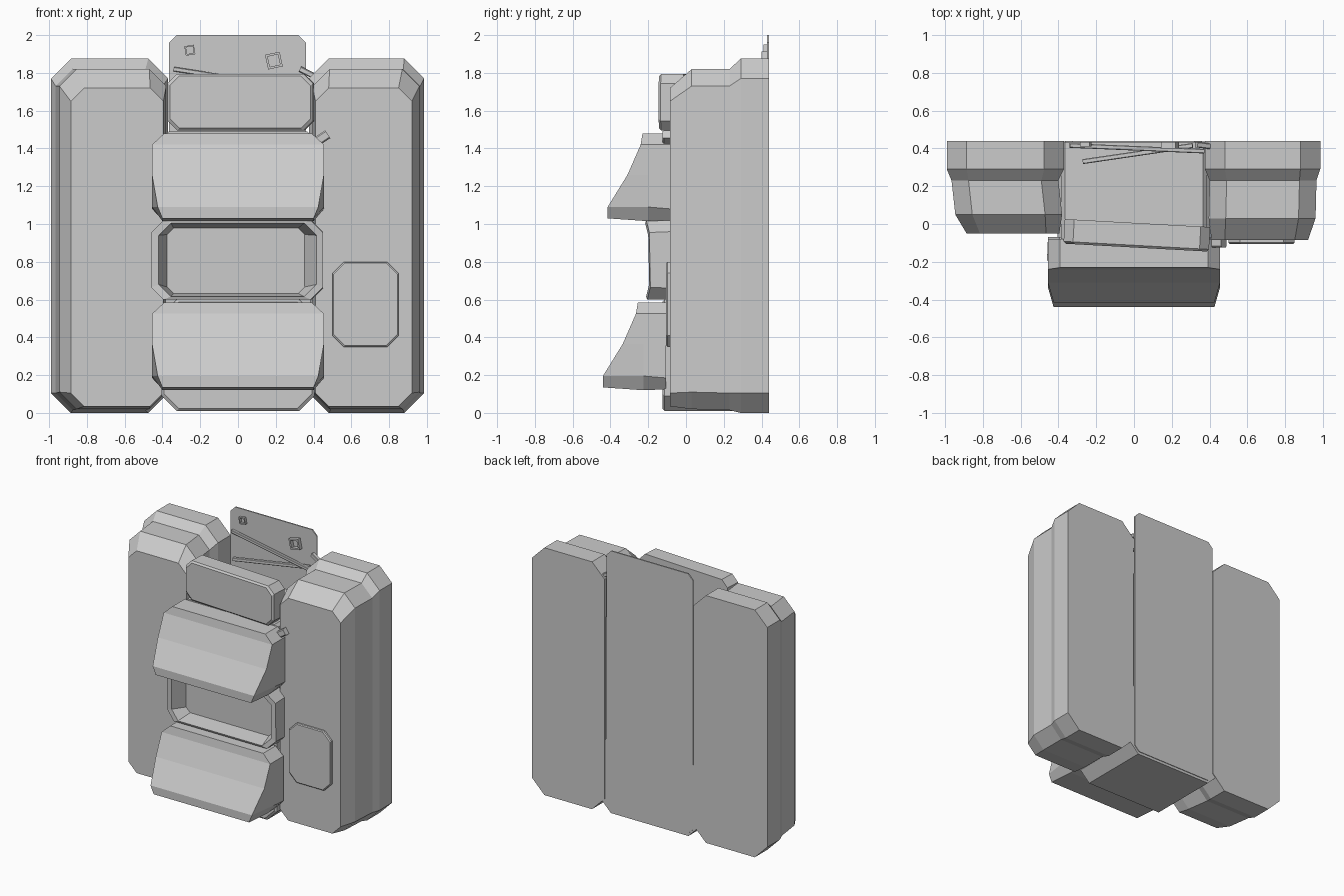
import bpy, bmesh, math
from mathutils import Matrix, Vector

if "Cube" in bpy.data.objects:
    bpy.data.objects.remove(bpy.data.objects["Cube"], do_unlink=True)

grey = bpy.data.materials.new("plain_grey")
grey.use_nodes = True
grey.diffuse_color = (0.6, 0.6, 0.6, 1)
grey.node_tree.nodes["Principled BSDF"].inputs["Base Color"].default_value = (0.6, 0.6, 0.6, 1)


def octagon(x0, x1, z0, z1, c, y):
    """Rectangle with cut corners, facing y; right side first, then the left."""
    return [(x1 - c, y, z1), (x1, y, z1 - c), (x1, y, z0 + c), (x1 - c, y, z0),
            (x0 + c, y, z0), (x0, y, z0 + c), (x0, y, z1 - c), (x0 + c, y, z1)]


def loft(name, rings, strips=False, closed=False, matrix=None):
    """Skin a row of rings; cap the ends, or join the last ring to the first."""
    bm = bmesh.new()
    loops = [[bm.verts.new(p) for p in ring] for ring in rings]
    n = len(loops[0])
    pairs = list(zip(loops, loops[1:]))
    if closed:
        pairs.append((loops[-1], loops[0]))
    for a, b in pairs:
        for i in range(n):
            j = (i + 1) % n
            bm.faces.new((a[i], a[j], b[j], b[i]))
    if not closed:
        bm.faces.new(loops[0])
        if strips:
            last = loops[-1]
            for i in range(n // 2 - 1):
                bm.faces.new((last[i], last[i + 1], last[n - 2 - i], last[n - 1 - i]))
        else:
            bm.faces.new(loops[-1])
    bmesh.ops.recalc_face_normals(bm, faces=bm.faces)
    if matrix:
        bm.transform(matrix)
    mesh = bpy.data.meshes.new(name)
    bm.to_mesh(mesh)
    bm.free()
    mesh.materials.append(grey)
    obj = bpy.data.objects.new(name, mesh)
    bpy.context.collection.objects.link(obj)
    return obj


def slab(name, x0, x1, z0, z1, c, back, front, bevel=0.0, matrix=None):
    """Cut-corner slab with an optional bevel round its front."""
    rings = [octagon(x0, x1, z0, z1, c, back), octagon(x0, x1, z0, z1, c, front + bevel)]
    if bevel:
        rings.append(octagon(x0 + bevel, x1 - bevel, z0 + bevel, z1 - bevel, c, front))
    return loft(name, rings, matrix=matrix)


# Tall stepped side blocks
loft("left_side_block", [
    octagon(0.375, 0.985, 0, 1.875, 0.105, 0.44),
    octagon(0.375, 0.985, 0, 1.875, 0.105, 0.29),
    octagon(0.40, 0.965, 0.015, 1.82, 0.09, 0.23),
    octagon(0.395, 0.96, 0.02, 1.82, 0.09, 0.03),
    octagon(0.41, 0.92, 0.035, 1.72, 0.07, -0.085)])
loft("right_side_block", [
    octagon(-0.99, -0.37, 0, 1.875, 0.105, 0.44),
    octagon(-0.99, -0.37, 0, 1.875, 0.105, 0.29),
    octagon(-0.965, -0.40, 0.015, 1.82, 0.09, 0.23),
    octagon(-0.945, -0.38, 0.02, 1.82, 0.09, 0.05),
    octagon(-0.885, -0.395, 0.035, 1.72, 0.07, -0.05)])

# Centre column, base and tall back plate
slab("centre_body", -0.385, 0.385, 0.08, 1.49, 0.02, 0.43, -0.085)
slab("base_block", -0.405, 0.405, 0.01, 0.6, 0.08, 0.435, -0.125, 0.012)
slab("back_plate", -0.365, 0.36, 0.03, 2.0, 0.04, 0.44, 0.43)

# Slightly turned box at the top of the column
turn = Matrix.Translation((0.015, -0.06, 0)) @ Matrix.Rotation(-0.055, 4, "Z")
slab("top_box", -0.385, 0.385, 1.495, 1.795, 0.05, 0.065, -0.065, 0.012, turn)


# Two overhanging hoods
def hood(name, dy, z):
    front = [(0.39, -0.23, 0.46), (0.455, -0.24, 0.40), (0.455, -0.31, 0.24),
             (0.425, -0.415, 0.07), (0.40, -0.415, 0.01)]
    back = [(0.39, 0.46), (0.455, 0.40), (0.455, 0.24), (0.455, 0.06), (0.40, 0)]
    mid = [(0.39, 0.46), (0.455, 0.40), (0.455, 0.24), (0.455, 0.07), (0.40, -0.005)]

    def full(half):
        half = [(x, y + dy, h + z) for x, y, h in half]
        return half + [(-x, y, h) for x, y, h in reversed(half)]

    loft(name, [full([(x, -0.08, h) for x, h in back]),
                full([(x, -0.2, h) for x, h in mid]), full(front)], strips=True)


hood("upper_hood", 0, 1.02)
hood("lower_hood", -0.025, 0.125)

# Open frame between the hoods, bowed inward at mid height
rings = [octagon(-0.455, 0.45, 0.60, 1.02, 0.06, -0.07),
         octagon(-0.46, 0.45, 0.60, 1.02, 0.065, -0.19),
         octagon(-0.42, 0.415, 0.615, 1.005, 0.065, -0.20),
         octagon(-0.37, 0.345, 0.635, 0.975, 0.03, -0.07)]
for ring in rings[1:3]:
    ring[:] = [(x, y - 0.25 * (abs(z - 0.8) - 0.14), z) for x, y, z in ring]
loft("open_frame", rings, closed=True)

# Raised panel on the left block
slab("side_panel", 0.5, 0.85, 0.35, 0.8, 0.06, -0.07, -0.105, 0.006)


# Loose bars in the gap behind the top box
def bar(name, a, b, r):
    a, b = Vector(a), Vector(b)
    spin = (b - a).to_track_quat("Y", "Z").to_matrix().to_4x4()
    loft(name, [octagon(-r, r, -r, r, r * 0.3, 0),
                octagon(-r, r, -r, r, r * 0.3, (b - a).length)],
         matrix=Matrix.Translation(a) @ spin)


bar("rear_bar", (-0.34, 0.415, 1.82), (0.37, 0.385, 1.71), 0.012)
bar("cross_bar", (-0.27, 0.33, 1.66), (0.31, 0.415, 1.72), 0.013)
bar("left_top_peg", (0.33, 0.42, 1.82), (0.41, 0.41, 1.78), 0.015)
bar("left_hood_peg", (0.36, -0.10, 1.40), (0.475, -0.10, 1.475), 0.025)


# Small square rings on the back plate
def square_ring(name, x, z, r, angle, front):
    def square(size, y):
        return [(x + size * math.cos(angle + k * math.pi / 2), y,
                 z + size * math.sin(angle + k * math.pi / 2)) for k in range(4)]
    loft(name, [square(r, 0.432), square(r, front), square(r * 0.7, front),
                square(r * 0.7, 0.432)], closed=True)


square_ring("right_ring", -0.255, 1.92, 0.036, 0.95, 0.41)
square_ring("left_ring", 0.19, 1.865, 0.056, 1.0, 0.40)
